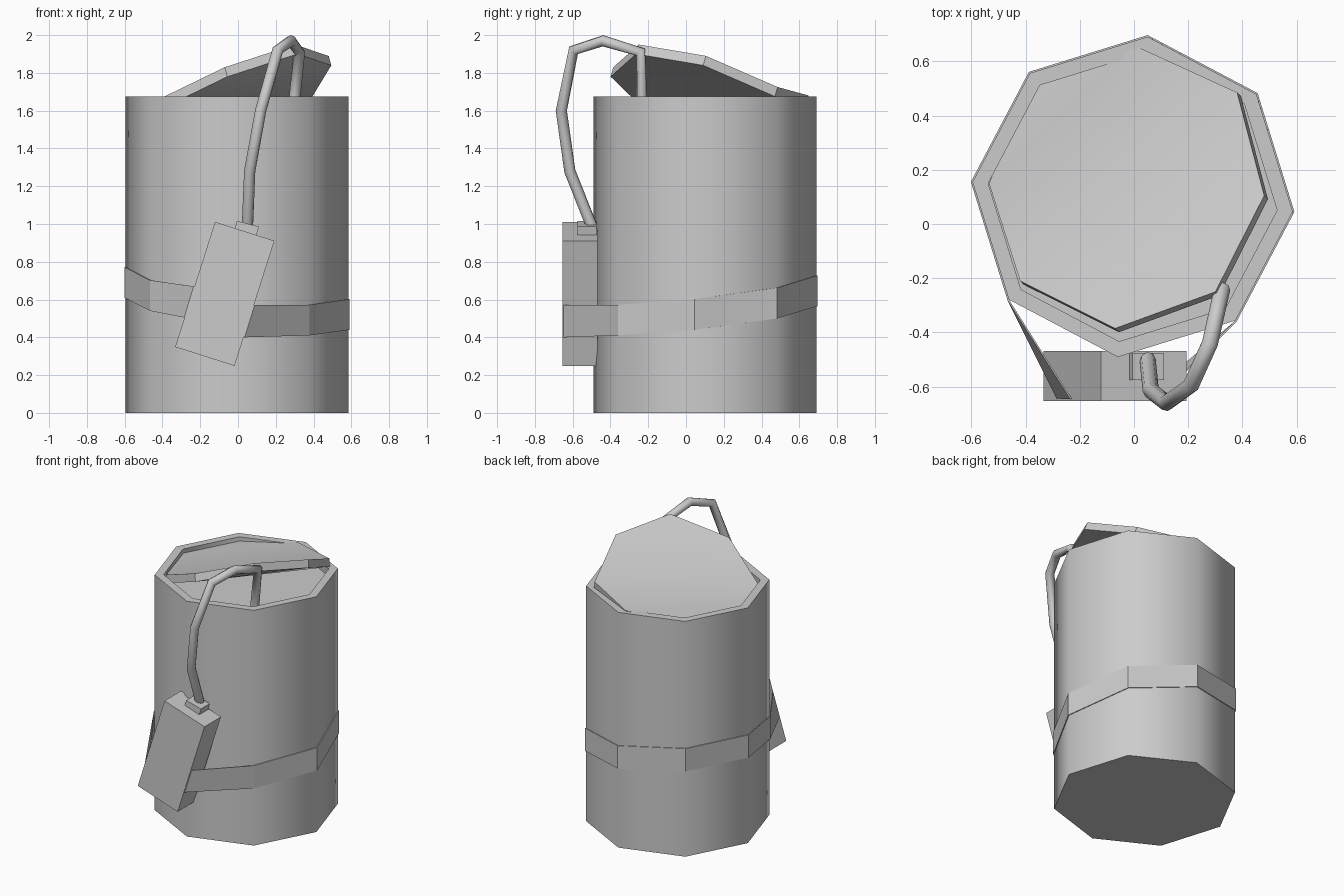
import bpy, bmesh, math
from mathutils import Vector, Matrix

if "Cube" in bpy.data.objects:
    bpy.data.objects.remove(bpy.data.objects["Cube"])

grey = bpy.data.materials.new("light grey")
grey.use_nodes = True
grey.diffuse_color = (0.6, 0.6, 0.6, 1)
grey.node_tree.nodes["Principled BSDF"].inputs["Base Color"].default_value = (0.6, 0.6, 0.6, 1)


def finish(name, bm, smooth=0):
    bmesh.ops.recalc_face_normals(bm, faces=bm.faces)
    mesh = bpy.data.meshes.new(name)
    bm.to_mesh(mesh)
    bm.free()
    ob = bpy.data.objects.new(name, mesh)
    bpy.context.collection.objects.link(ob)
    mesh.materials.append(grey)
    if smooth:
        bpy.ops.object.select_all(action="DESELECT")
        ob.select_set(True)
        bpy.context.view_layer.objects.active = ob
        bpy.ops.object.shade_smooth_by_angle(angle=math.radians(smooth))
    return ob


def corner(i, radius, z=0):
    a = math.radians(84.7 - 45 * i)
    return Vector((-0.005 + radius * math.cos(a), 0.1 + radius * math.sin(a), z))


def loft(bm, rings, closed=True):
    n = len(rings[0])
    for lo, hi in zip(rings, rings[1:]):
        for i in range(n if closed else n - 1):
            j = (i + 1) % n
            bm.faces.new((lo[i], lo[j], hi[j], hi[i]))


# Eight-sided can with a recessed floor inside the rim
bm = bmesh.new()
rings = [[bm.verts.new(corner(i, r, z)) for i in range(8)]
         for r, z in ((0.593, 0), (0.593, 1.675), (0.535, 1.675), (0.535, 1.62))]
loft(bm, rings)
bm.faces.new(rings[0])
bm.faces.new(rings[-1])
finish("can_body", bm, 60)

# Lid bent upward towards one front corner
bm = bmesh.new()
outline = [(0.02, 0.65, 1.68), (0.38, 0.485, 1.725), (0.48, 0.105, 1.89), (0.3, -0.25, 1.95),
           (-0.07, -0.385, 1.83), (-0.42, -0.21, 1.66), (-0.535, 0.15, 1.645), (-0.375, 0.52, 1.64)]
top = [bm.verts.new(p) for p in outline]
low = [bm.verts.new(Vector(p) + Vector((0.014, -0.014, -0.05))) for p in outline]
loft(bm, [low, top])
for ring in (top, low):
    for ids in ((2, 3, 4), (1, 2, 4, 5), (0, 1, 5, 6), (0, 6, 7)):
        bm.faces.new([ring[i] for i in ids])
finish("bent_lid", bm, 40)


# Tilted charge box and its plug socket
def tilted_box(name, centre, size, angle):
    bm = bmesh.new()
    bmesh.ops.create_cube(bm, size=1, matrix=Matrix.Translation(centre)
                          @ Matrix.Rotation(math.radians(angle), 4, "Y")
                          @ Matrix.Diagonal((*size, 1)))
    finish(name, bm)


tilted_box("side_box", (-0.07, -0.56, 0.63), (0.33, 0.185, 0.695), 17.7)
tilted_box("cable_socket", (0.045, -0.525, 0.975), (0.12, 0.1, 0.055), 15)

# Slanted strap around the can, stretched over the box
bm = bmesh.new()
heights = [0.44, 0.41, None, 0.54, 0.61, 0.61, 0.565, 0.5]
low, high = [], []
for i, z in zip((2, 3, 4, 5, 6, 7, 0, 1), heights):
    if z is None:
        pairs = [((0.035, -0.648, 0.4), (0.088, -0.648, 0.57)),
                 ((-0.285, -0.645, 0.505), (-0.235, -0.645, 0.67))]
    else:
        pairs = [(corner(i, 0.599, z), corner(i, 0.599, z + 0.162))]
    for a, b in pairs:
        low.append(bm.verts.new(a))
        high.append(bm.verts.new(b))
loft(bm, [low, high])
strap = finish("strap", bm)
solid = strap.modifiers.new("thickness", "SOLIDIFY")
solid.thickness = 0.006

# Bent cable from the socket over the rim
curve = bpy.data.curves.new("cable", "CURVE")
curve.dimensions = "3D"
curve.bevel_depth = 0.03
curve.bevel_resolution = 2
curve.use_fill_caps = True
path = [(0.05, -0.5, 0.99), (0.062, -0.615, 1.28), (0.12, -0.66, 1.6), (0.21, -0.595, 1.92),
        (0.28, -0.44, 1.97), (0.325, -0.24, 1.91), (0.295, -0.235, 1.62)]
spline = curve.splines.new("POLY")
spline.points.add(len(path) - 1)
for point, co in zip(spline.points, path):
    point.co = (*co, 1)
curve.materials.append(grey)
bpy.context.collection.objects.link(bpy.data.objects.new("cable", curve))
